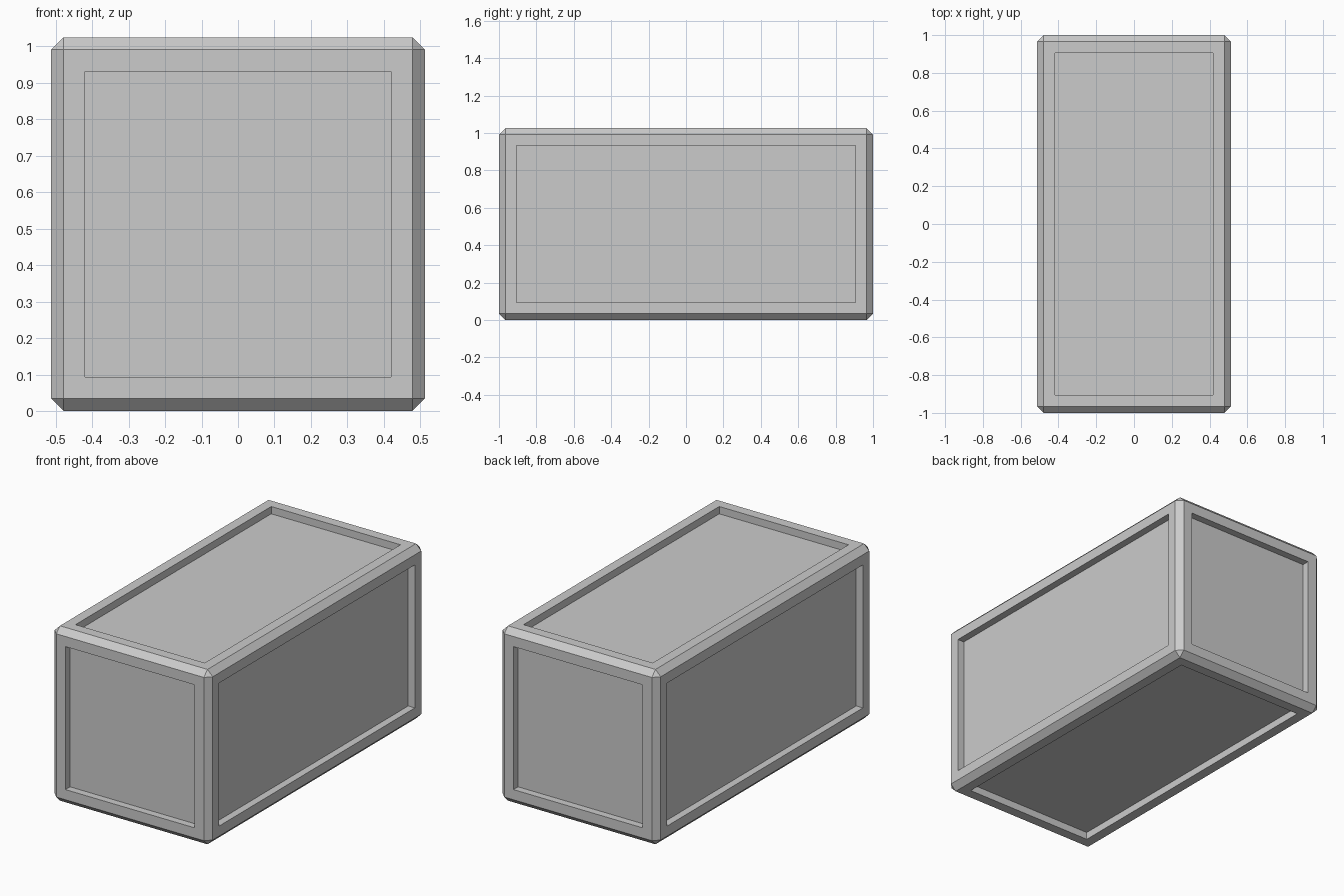
import bpy, bmesh
from mathutils import Vector

SIZE = Vector((1.025, 2.0, 1.025))
CHAMFER = 0.034   # bevel along the outer edges
RIM = 0.084       # flat border between bevel and recess
DEPTH = 0.043     # depth of the recessed panels

cube = bpy.data.objects.get("Cube")
if cube:
    bpy.data.objects.remove(cube, do_unlink=True)

# Plain grey material
grey = bpy.data.materials.new("grey")
grey.use_nodes = True
colour = (0.6, 0.6, 0.6, 1)
grey.diffuse_color = colour
grey.node_tree.nodes["Principled BSDF"].inputs["Base Color"].default_value = colour

# Long box standing on the ground
bm = bmesh.new()
bmesh.ops.create_cube(bm, size=1)
bmesh.ops.scale(bm, vec=SIZE, verts=bm.verts)
bmesh.ops.translate(bm, vec=(0, 0, SIZE.z / 2), verts=bm.verts)

# Chamfered edges
bmesh.ops.bevel(bm, geom=bm.edges[:], offset=CHAMFER, offset_type='OFFSET',
                segments=1, profile=0.5, affect='EDGES')
bm.normal_update()

# Recessed panel with straight walls on each of the six sides
sides = [f for f in bm.faces if max(abs(c) for c in f.normal) > 0.99]
for face in sides:
    inward = -face.normal.copy()
    bmesh.ops.inset_individual(bm, faces=[face], thickness=RIM)
    panel = bmesh.ops.extrude_discrete_faces(bm, faces=[face])["faces"][0]
    bmesh.ops.translate(bm, vec=inward * DEPTH, verts=panel.verts)

bmesh.ops.recalc_face_normals(bm, faces=bm.faces)
mesh = bpy.data.meshes.new("panelled_box")
bm.to_mesh(mesh)
bm.free()
mesh.materials.append(grey)
box = bpy.data.objects.new("panelled_box", mesh)
bpy.context.collection.objects.link(box)
